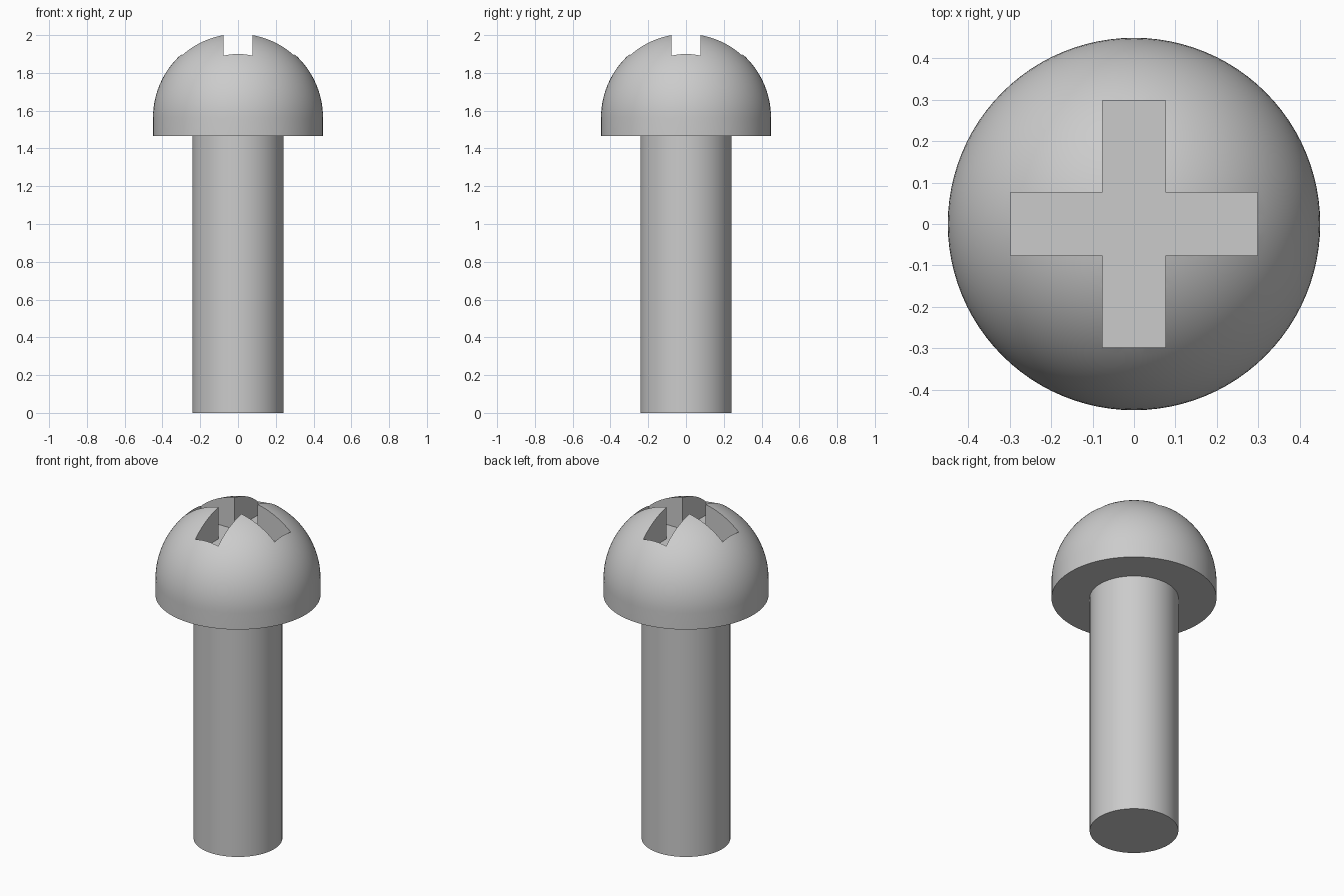
import bpy
import bmesh
from math import sin, cos, pi, radians

cube = bpy.data.objects.get("Cube")
if cube:
    bpy.data.objects.remove(cube, do_unlink=True)

HEAD_R, DOME_Z, HEAD_Z = 0.45, 1.563, 1.465
SHAFT_R = 0.242
SLOT_LONG, SLOT_HALF, SLOT_FLOOR = 0.298, 0.076, 1.81

steel = bpy.data.materials.new("grey steel")
steel.use_nodes = True
GREY = (0.6, 0.6, 0.6, 1)
steel.diffuse_color = GREY
steel.node_tree.nodes["Principled BSDF"].inputs["Base Color"].default_value = GREY


def make_object(name, bm):
    bmesh.ops.recalc_face_normals(bm, faces=bm.faces)
    mesh = bpy.data.meshes.new(name)
    bm.to_mesh(mesh)
    bm.free()
    mesh.materials.append(steel)
    obj = bpy.data.objects.new(name, mesh)
    bpy.context.collection.objects.link(obj)
    return obj


def lathe(name, profile, steps=96):
    """Turn a profile of (radius, height) points around the z axis."""
    bm = bmesh.new()
    verts = [bm.verts.new((r, 0, z)) for r, z in profile]
    edges = [bm.edges.new(pair) for pair in zip(verts, verts[1:])]
    bmesh.ops.spin(bm, geom=verts + edges, cent=(0, 0, 0), axis=(0, 0, 1),
                   angle=2 * pi, steps=steps, use_duplicate=False)
    bmesh.ops.remove_doubles(bm, verts=bm.verts, dist=1e-5)
    return make_object(name, bm)


def select_only(obj):
    bpy.ops.object.select_all(action='DESELECT')
    obj.select_set(True)
    bpy.context.view_layer.objects.active = obj


# Shaft: plain cylinder meeting the underside of the head
shaft = lathe("shaft", [(0, 0), (SHAFT_R, 0), (SHAFT_R, HEAD_Z), (0, HEAD_Z)], 64)

# Head: short straight rim below a half sphere
RINGS = 28
dome = [(HEAD_R * cos(i * pi / 2 / RINGS), DOME_Z + HEAD_R * sin(i * pi / 2 / RINGS))
        for i in range(RINGS)]
head = lathe("head", [(0, HEAD_Z), (HEAD_R, HEAD_Z)] + dome + [(0, DOME_Z + HEAD_R)])

# Cross-shaped cutter for the drive slots
bm = bmesh.new()
outline = []
for k in range(4):
    c, s = round(cos(k * pi / 2)), round(sin(k * pi / 2))
    for x, y in ((SLOT_LONG, -SLOT_HALF), (SLOT_LONG, SLOT_HALF), (SLOT_HALF, SLOT_HALF)):
        outline.append(bm.verts.new((c * x - s * y, s * x + c * y, SLOT_FLOOR)))
cross = bm.faces.new(outline)
top = bmesh.ops.extrude_face_region(bm, geom=[cross], use_keep_orig=True)["geom"]
bmesh.ops.translate(bm, vec=(0, 0, 0.4),
                    verts=[v for v in top if isinstance(v, bmesh.types.BMVert)])
cutter = make_object("slot_cutter", bm)
cutter.hide_render = True

# Cut the slots, then drop the cutter
cut = head.modifiers.new("slots", 'BOOLEAN')
cut.operation = 'DIFFERENCE'
cut.solver = 'EXACT'
cut.object = cutter
select_only(head)
bpy.ops.object.modifier_apply(modifier=cut.name)
bpy.data.objects.remove(cutter, do_unlink=True)

# Smooth round surfaces with crisp edges
for obj in (shaft, head):
    select_only(obj)
    bpy.ops.object.shade_smooth_by_angle(angle=radians(30))
